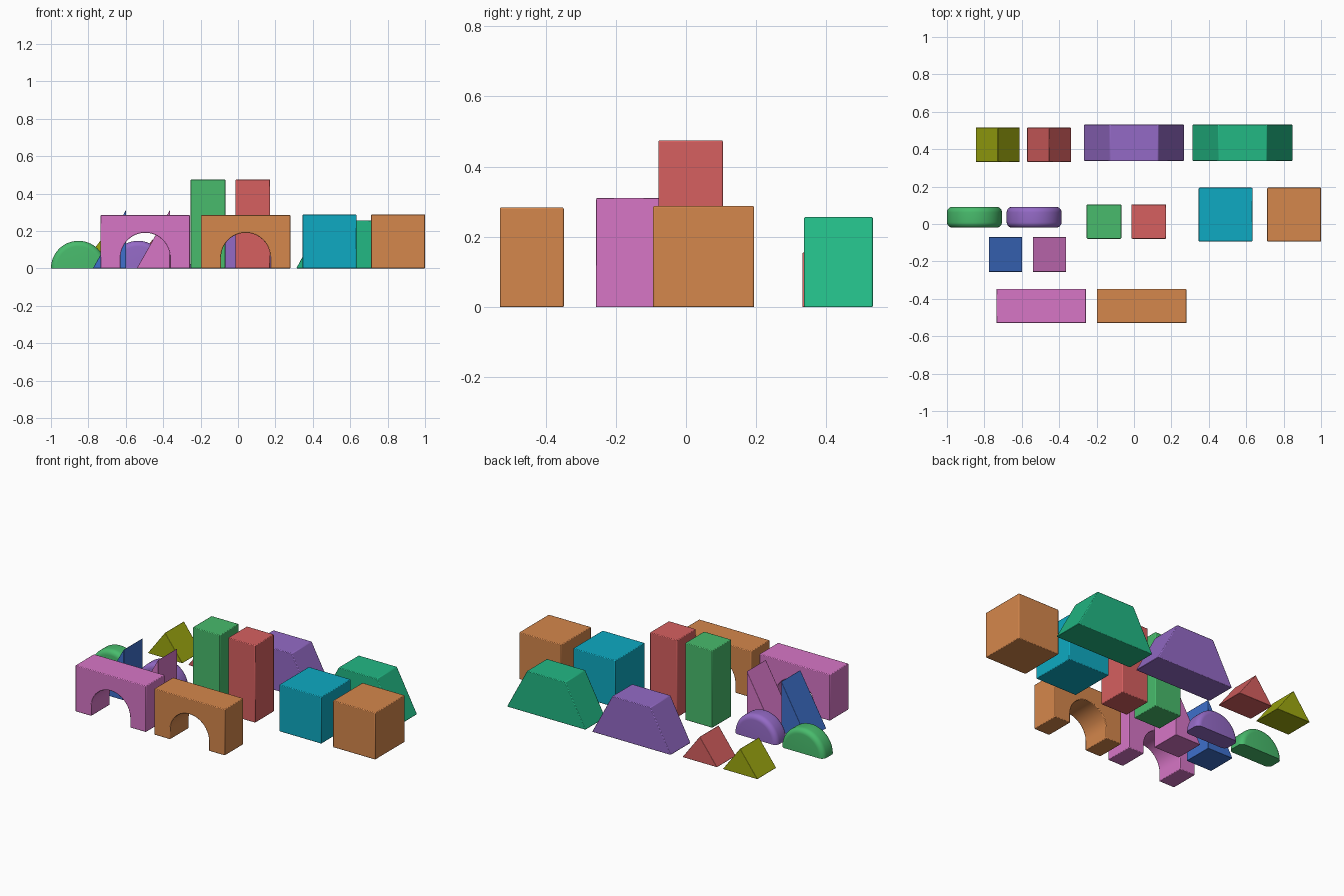
import bpy, bmesh, math

if "Cube" in bpy.data.objects:
    bpy.data.objects.remove(bpy.data.objects["Cube"])

def lin(c):
    c /= 255
    return c / 12.92 if c <= 0.04045 else ((c + 0.055) / 1.055) ** 2.4

def material(name, *rgb):
    m = bpy.data.materials.new(name)
    m.diffuse_color = (*[lin(c) for c in rgb], 1)
    m.use_nodes = True
    m.node_tree.nodes["Principled BSDF"].inputs["Base Color"].default_value = m.diffuse_color
    return m

PINK = material("pink", 215, 118, 198)
ORANGE = material("orange", 213, 135, 76)
GREEN = material("green", 72, 187, 108)
RED = material("red", 214, 96, 96)
PURPLE = material("purple", 148, 106, 198)
CYAN = material("cyan", 14, 170, 194)
BLUE = material("blue", 62, 112, 204)
TEAL = material("teal", 34, 184, 132)
OLIVE = material("olive", 158, 168, 16)

def loft(name, rings, mat, bevel=0.004):
    """Join matching closed outlines, cap the ends, soften the edges."""
    bm = bmesh.new()
    loops = [[bm.verts.new(p) for p in ring] for ring in rings]
    n = len(loops[0])
    for a, b in zip(loops, loops[1:]):
        for i in range(n):
            j = (i + 1) % n
            bm.faces.new((a[i], a[j], b[j], b[i]))
    bm.faces.new(loops[0])
    bm.faces.new(loops[-1])
    bmesh.ops.recalc_face_normals(bm, faces=bm.faces)
    me = bpy.data.meshes.new(name)
    bm.to_mesh(me)
    bm.free()
    me.materials.append(mat)
    ob = bpy.data.objects.new(name, me)
    bpy.context.collection.objects.link(ob)
    bpy.ops.object.select_all(action='DESELECT')
    ob.select_set(True)
    bpy.context.view_layer.objects.active = ob
    bpy.ops.object.shade_smooth_by_angle(angle=math.radians(30))
    if bevel:
        mod = ob.modifiers.new("soft_edges", 'BEVEL')
        mod.width = bevel
        mod.segments = 2
        mod.limit_method = 'ANGLE'
        mod.angle_limit = math.radians(35)
    return ob

def prism(name, profile, y0, y1, mat, bevel=0.004):
    return loft(name, [[(x, y, z) for x, z in profile] for y in (y0, y1)], mat, bevel)

def box(name, x0, x1, y0, y1, h, mat):
    prism(name, [(x0, 0), (x1, 0), (x1, h), (x0, h)], y0, y1, mat)

def arch(name, cx, mat, w=0.24, h=0.284, r=0.132, spring=0.058):
    pts = [(cx - w, 0), (cx - w, h), (cx + w, h), (cx + w, 0), (cx + r, 0)]
    pts += [(cx + r * math.cos(math.pi * i / 32), spring + r * math.sin(math.pi * i / 32))
            for i in range(33)]
    prism(name, pts + [(cx - r, 0)], -0.53, -0.348, mat)

def half_disc(name, cx, mat, r=0.147, y0=-0.02, y1=0.092, b=0.03):
    # rounded rim made from half circles of changing radius
    rim = [(y0 + b * (1 - math.cos(t)), r - b * (1 - math.sin(t)))
           for t in [math.pi / 2 * i / 6 for i in range(7)]]
    rim += [(y0 + y1 - y, q) for y, q in reversed(rim)]
    loft(name, [[(cx + q * math.cos(math.pi * i / 40), y, q * math.sin(math.pi * i / 40))
                 for i in range(41)] for y, q in rim], mat, 0)

# arches in the front row
arch("pink_arch", -0.496, PINK)
arch("orange_arch", 0.041, ORANGE)

# steep right-angled wedges
for name, x, mat in (("blue_wedge", -0.776, BLUE), ("pink_wedge", -0.541, PINK)):
    prism(name, [(x, 0), (x + 0.177, 0), (x + 0.177, 0.312)], -0.256, -0.07, mat, 0.002)

# half discs
half_disc("green_half_disc", -0.853, GREEN)
half_disc("purple_half_disc", -0.534, PURPLE)

# tall pillars
box("green_pillar", -0.253, -0.068, -0.079, 0.105, 0.475, GREEN)
box("red_pillar", -0.013, 0.172, -0.079, 0.105, 0.475, RED)

# cubes
box("cyan_cube", 0.346, 0.633, -0.094, 0.194, 0.288, CYAN)
box("orange_cube", 0.712, 1.0, -0.094, 0.194, 0.288, ORANGE)

# small roof blocks
for name, x, mat in (("olive_roof", -0.729, OLIVE), ("red_roof", -0.454, RED)):
    prism(name, [(x - 0.118, 0), (x + 0.118, 0), (x, 0.157)], 0.331, 0.516, mat, 0.003)

# trapezoid blocks in the back row
for name, x, mat in (("purple_trapezoid", 0.0, PURPLE), ("teal_trapezoid", 0.58, TEAL)):
    prism(name, [(x - 0.268, 0), (x + 0.268, 0), (x + 0.13, 0.257), (x - 0.13, 0.257)],
          0.336, 0.532, mat)
